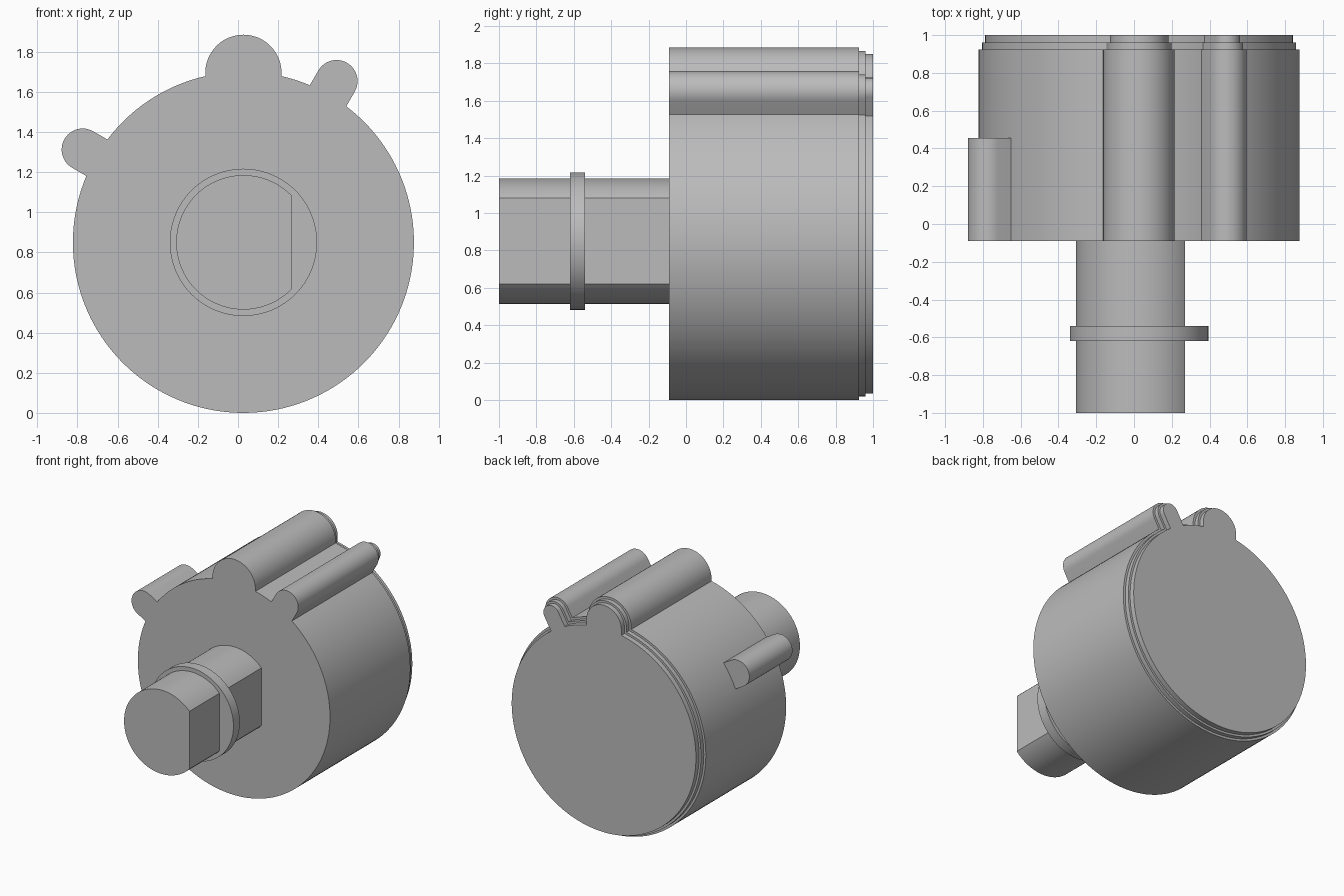
import bpy, bmesh
from math import pi, sin, cos, asin, radians

cube = bpy.data.objects.get("Cube")
if cube:
    bpy.data.objects.remove(cube)

CX, CZ, R = 0.027, 0.85, 0.85      # shared axis and housing radius
FRONT = -0.09

grey = bpy.data.materials.new("plain grey")
grey.use_nodes = True
grey.diffuse_color = (0.5, 0.5, 0.5, 1)
grey.node_tree.nodes["Principled BSDF"].inputs["Base Color"].default_value = (0.5, 0.5, 0.5, 1)


def arc(x, z, r, a0, a1, n):
    """Points along an arc, both ends included."""
    return [(x + r * cos(a0 + (a1 - a0) * i / n), z + r * sin(a0 + (a1 - a0) * i / n))
            for i in range(n + 1)]


def lobe_end(angle, dist, w):
    return arc(CX + dist * cos(angle), CZ + dist * sin(angle), w, angle - pi / 2, angle + pi / 2, 24)


def housing_outline(inset):
    """Circle interrupted by radial lobes, shrunk evenly by inset."""
    lobes = [(radians(60), 0.928, 0.105), (radians(90), 0.845, 0.19)]
    r, pts = R - inset, []
    for i, (angle, dist, w) in enumerate(lobes):
        w -= inset
        pts += lobe_end(angle, dist, w)
        nxt, _, nw = lobes[(i + 1) % len(lobes)]
        if nxt <= angle:
            nxt += 2 * pi
        start, end = angle + asin(w / r), nxt - asin((nw - inset) / r)
        pts += arc(CX, CZ, r, start, end, 120 if end - start > 1 else 6)
    return pts


def loft(name, sections):
    """Solid through matching outlines, given as (y, points)."""
    bm = bmesh.new()
    rings = [[bm.verts.new((x, y, z)) for x, z in pts] for y, pts in sections]
    for a, b in zip(rings, rings[1:]):
        for i in range(len(a)):
            j = (i + 1) % len(a)
            bm.faces.new((a[i], a[j], b[j], b[i]))
    bm.faces.new(rings[0])
    bm.faces.new(rings[-1])
    bmesh.ops.recalc_face_normals(bm, faces=bm.faces)
    mesh = bpy.data.meshes.new(name)
    bm.to_mesh(mesh)
    bm.free()
    mesh.materials.append(grey)
    obj = bpy.data.objects.new(name, mesh)
    bpy.context.collection.objects.link(obj)
    return obj


def activate(obj):
    bpy.ops.object.select_all(action='DESELECT')
    obj.select_set(True)
    bpy.context.view_layer.objects.active = obj


# Housing with two small steps at the back rim
steps = [(FRONT, 0), (0.925, 0), (0.925, 0.018), (0.96, 0.018), (0.96, 0.035), (1.0, 0.035)]
housing = loft("housing", [(y, housing_outline(d)) for y, d in steps])

# Short side lobe, joined into the housing
side = radians(150)
stub = lobe_end(side, 0.925, 0.105) + lobe_end(side, 0.7, 0.105)[::-24]
side_lobe = loft("side_lobe", [(FRONT, stub), (0.455, stub)])
join = housing.modifiers.new("join", 'BOOLEAN')
join.operation, join.solver, join.object = 'UNION', 'EXACT', side_lobe
activate(housing)
bpy.ops.object.modifier_apply(modifier="join")
bpy.data.objects.remove(side_lobe)

# Shaft with a flat on its left side
shaft_r = 0.335
cut = pi / 2 - asin((0.27 - CX) / shaft_r)
d_shape = arc(CX, CZ, shaft_r, cut, 2 * pi - cut, 80)
shaft = loft("shaft", [(-1.0, d_shape), (FRONT + 0.01, d_shape)])

# Retaining ring round the shaft
circle = arc(CX, CZ, 0.367, 0, 2 * pi, 96)[:-1]
ring = loft("shaft_ring", [(-0.62, circle), (-0.54, circle)])

for part in (housing, shaft, ring):
    activate(part)
    bpy.ops.object.shade_smooth_by_angle(angle=radians(25))
